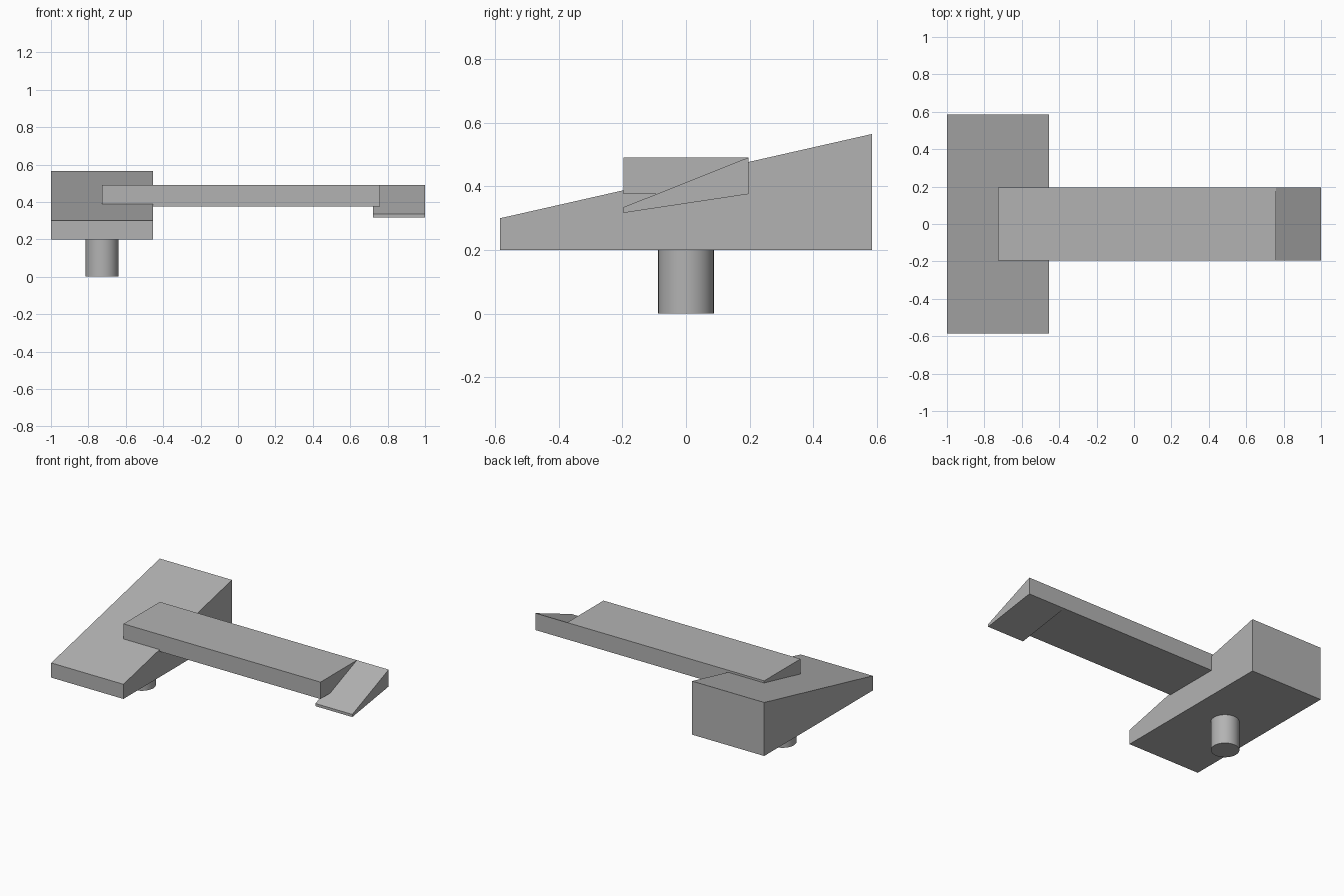
import bpy
import bmesh

cube = bpy.data.objects.get("Cube")
if cube:
    bpy.data.objects.remove(cube, do_unlink=True)

GREY = (0.45, 0.45, 0.45, 1.0)
material = bpy.data.materials.new("plain_grey")
material.use_nodes = True
material.diffuse_color = GREY
material.node_tree.nodes["Principled BSDF"].inputs["Base Color"].default_value = GREY


def extrude_profile(name, profile, x_min, x_max):
    """Sweep a closed (y, z) outline along x into a solid prism."""
    bm = bmesh.new()
    face = bm.faces.new([bm.verts.new((x_min, y, z)) for y, z in profile])
    swept = bmesh.ops.extrude_face_region(bm, geom=[face])
    verts = [v for v in swept["geom"] if isinstance(v, bmesh.types.BMVert)]
    bmesh.ops.translate(bm, verts=verts, vec=(x_max - x_min, 0, 0))
    bmesh.ops.recalc_face_normals(bm, faces=bm.faces)
    mesh = bpy.data.meshes.new(name)
    bm.to_mesh(mesh)
    bm.free()
    mesh.materials.append(material)
    obj = bpy.data.objects.new(name, mesh)
    bpy.context.collection.objects.link(obj)
    return obj


BASE_Y = 0.585      # half depth of the wedge
ARM_Y = 0.196       # half depth of the arm and its tip
ARM_LOW, ARM_TOP = 0.376, 0.491

# Sloping wedge body
extrude_profile("wedge_body", [(-BASE_Y, 0.2), (BASE_Y, 0.2),
                               (BASE_Y, 0.565), (-BASE_Y, 0.3)], -1.0, -0.455)

# Long flat arm, sunk into the wedge
extrude_profile("arm", [(-ARM_Y, ARM_LOW), (ARM_Y, ARM_LOW),
                        (ARM_Y, ARM_TOP), (-ARM_Y, ARM_TOP)], -0.727, 0.76)

# Tapered tip, dropping towards the front
extrude_profile("arm_tip", [(-ARM_Y, 0.317), (ARM_Y, ARM_LOW),
                            (ARM_Y, ARM_TOP), (-ARM_Y, 0.335)], 0.722, 1.0)

# Round peg under the wedge
bpy.ops.mesh.primitive_cylinder_add(vertices=48, radius=0.0875, depth=0.2,
                                    location=(-0.727, 0, 0.1))
peg = bpy.context.object
peg.name = "peg"
peg.data.materials.append(material)
bpy.ops.object.shade_smooth_by_angle()
